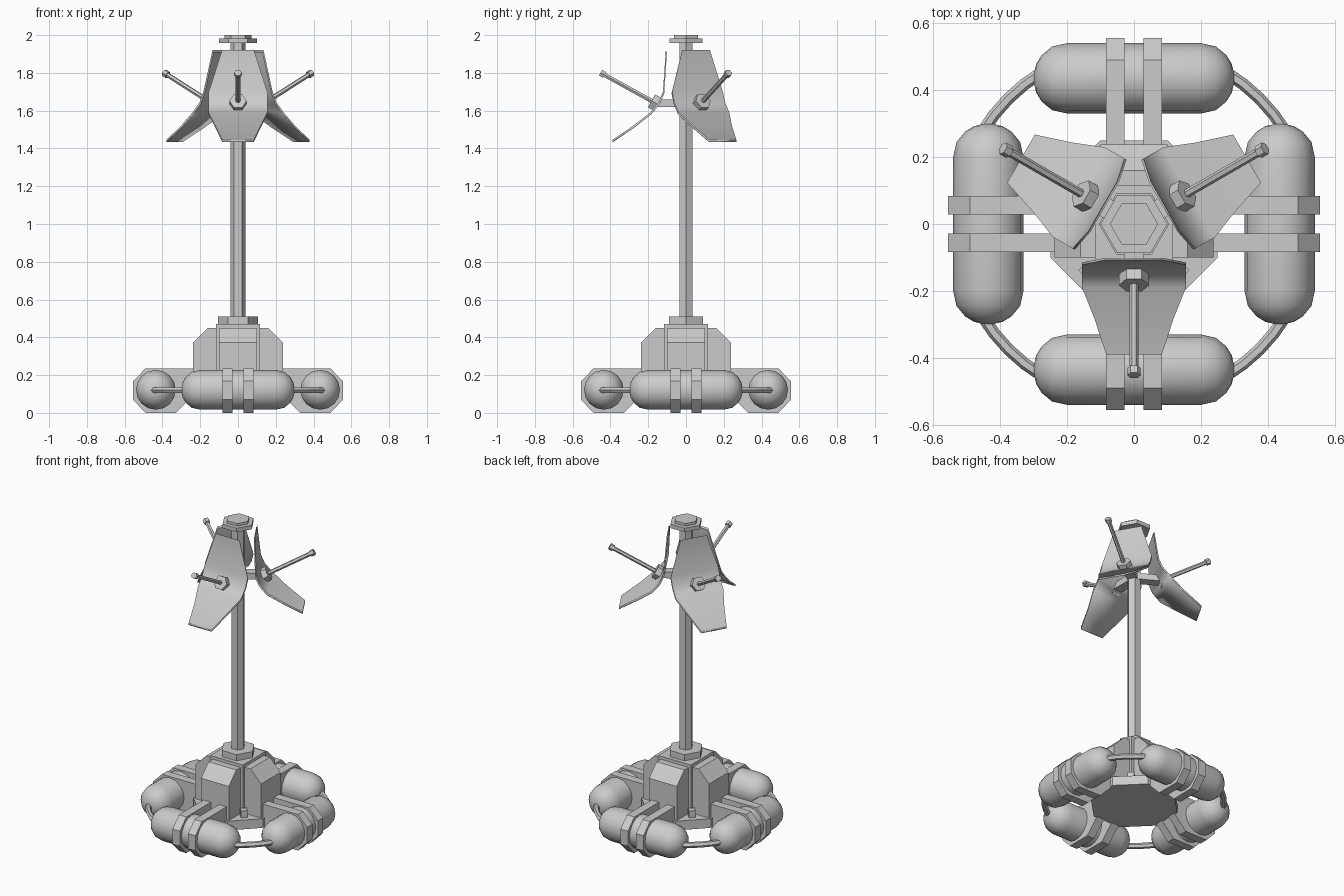
import bpy, bmesh
from math import pi, cos, sin, radians
from mathutils import Matrix, Vector

if "Cube" in bpy.data.objects:
    bpy.data.objects.remove(bpy.data.objects["Cube"])


def finish(name, bm, turn=0.0, smooth=False, normals=True):
    bmesh.ops.rotate(bm, verts=bm.verts, cent=(0, 0, 0), matrix=Matrix.Rotation(turn, 3, 'Z'))
    if normals:
        bmesh.ops.recalc_face_normals(bm, faces=bm.faces)
    me = bpy.data.meshes.new(name)
    bm.to_mesh(me)
    bm.free()
    ob = bpy.data.objects.new(name, me)
    bpy.context.collection.objects.link(ob)
    if smooth:
        bpy.ops.object.select_all(action='DESELECT')
        ob.select_set(True)
        bpy.context.view_layer.objects.active = ob
        bpy.ops.object.shade_smooth_by_angle(angle=radians(40))
    return ob


def prism(name, points, direction, turn=0.0):
    """Extrude a planar polygon of 3D points along a vector."""
    bm = bmesh.new()
    f = bm.faces.new([bm.verts.new(p) for p in points])
    ext = bmesh.ops.extrude_face_region(bm, geom=[f])
    bmesh.ops.translate(bm, vec=direction, verts=[v for v in ext['geom'] if isinstance(v, bmesh.types.BMVert)])
    return finish(name, bm, turn)


def box(name, lo, hi, turn=0.0):
    (x0, y0, z0), (x1, y1, z1) = lo, hi
    return prism(name, [(x0, y0, z0), (x1, y0, z0), (x1, y1, z0), (x0, y1, z0)], (0, 0, z1 - z0), turn)


def hex_bar(name, a, b, r, turn=0.0):
    """Six-sided bar between two points."""
    a, b = Vector(a), Vector(b)
    q = (b - a).to_track_quat('Z', 'Y')
    pts = [a + q @ Vector((r * cos(i * pi / 3), r * sin(i * pi / 3), 0)) for i in range(6)]
    return prism(name, pts, b - a, turn)


def sweep(name, rings, turn=0.0, smooth=False):
    """Skin a list of equal-length point rings and cap the ends."""
    bm = bmesh.new()
    vs = [[bm.verts.new(p) for p in ring] for ring in rings]
    n = len(vs[0])
    for a, b in zip(vs, vs[1:]):
        for i in range(n):
            bm.faces.new((a[i], a[(i + 1) % n], b[(i + 1) % n], b[i]))
    bm.faces.new(vs[0])
    bm.faces.new(vs[-1])
    return finish(name, bm, turn, smooth)


TANK_R, TANK_Z = 0.435, 0.122
cap = [(0.298, 0.018), (0.292, 0.043), (0.276, 0.069), (0.245, 0.095), (0.2, 0.105)]
tank_profile = [(-x, r) for x, r in cap] + [(x, r) for x, r in reversed(cap)]
strap = [(0.18, 0.235), (0.49, 0.235), (0.556, 0.168), (0.556, 0.07), (0.49, 0.0), (0.33, 0.0), (0.24, 0.09), (0.18, 0.09)]
module = [(0.05, 0.1), (0.237, 0.1), (0.237, 0.372), (0.16, 0.45), (0.05, 0.45)]

# Four sides of the floating base
for k in range(4):
    t = k * pi / 2
    # float tank
    sweep(f"float_tank_{k}", [[(x, -TANK_R + r * cos(i * pi / 8), TANK_Z + r * sin(i * pi / 8))
                               for i in range(16)] for x, r in tank_profile], t, True)
    # pair of strap brackets
    for s in (-1, 1):
        prism(f"tank_strap_{k}_{s}", [(s * 0.056 - 0.027, -r, z) for r, z in strap], (0.054, 0, 0), t)
    # equipment module with sloped top
    prism(f"base_module_{k}", [(-0.1, -r, z) for r, z in module], (0.2, 0, 0), t)
    # corner rail joining neighbouring tanks
    rings = []
    for j in range(5):
        a = radians(31 + j * 7)
        rings.append([((0.53 + 0.018 * cos(i * pi / 3)) * cos(a), (0.53 + 0.018 * cos(i * pi / 3)) * sin(a),
                       0.12 + 0.018 * sin(i * pi / 3)) for i in range(6)])
    sweep(f"corner_rail_{k}", rings, t)
    # small corner post
    box(f"corner_post_{k}", (-0.02, -0.215, 0.14), (0.02, -0.175, 0.195), t + pi / 4)

# Base plate and centre block
octagon = [(0.25, -0.1), (0.25, 0.1), (0.1, 0.25), (-0.1, 0.25), (-0.25, 0.1), (-0.25, -0.1), (-0.1, -0.25), (0.1, -0.25)]
prism("base_plate", [(x, y, 0.09) for x, y in octagon], (0, 0, 0.06))
box("centre_block", (-0.117, -0.117, 0.12), (0.117, 0.117, 0.47))

# Mast with collar and top cap
for name, z0, z1, r in (("mast_collar", 0.46, 0.51, 0.105), ("mast", 0.5, 1.97, 0.041),
                        ("cap_flange", 1.957, 1.983, 0.1), ("cap_top", 1.98, 2.0, 0.072)):
    prism(name, [(r * cos(i * pi / 3), r * sin(i * pi / 3), z0) for i in range(6)], (0, 0, z1 - z0))

# Three reflector assemblies: (distance out, height, half width), top to bottom
rows = [(0.107, 1.92, 0.085), (0.122, 1.70, 0.155), (0.145, 1.645, 0.155),
        (0.19, 1.59, 0.155), (0.28, 1.52, 0.119), (0.39, 1.445, 0.083)]
for k in range(3):
    t = k * 2 * pi / 3
    # curved panel with raised rim
    bm = bmesh.new()
    vs = [(bm.verts.new((-w, -r, z)), bm.verts.new((w, -r, z))) for r, z, w in rows]
    faces = [bm.faces.new((b[0], b[1], a[1], a[0])) for a, b in zip(vs, vs[1:])]
    bmesh.ops.inset_region(bm, faces=faces, thickness=0.012, depth=-0.005, use_boundary=True, use_even_offset=True)
    panel = finish(f"reflector_panel_{k}", bm, t, True, normals=False)
    sol = panel.modifiers.new("thickness", 'SOLIDIFY')
    sol.thickness, sol.offset = 0.012, -1
    # support arm
    box(f"support_arm_{k}", (-0.03, -0.15, 1.62), (0.03, 0, 1.66), t)
    # feed rod with hub and tip
    d = Vector((0, -0.875, 0.484))
    p = Vector((0, -0.152, 1.635))
    hex_bar(f"rod_hub_{k}", p - d * 0.005, p + d * 0.035, 0.045, t)
    hex_bar(f"feed_rod_{k}", p, p + d * 0.335, 0.013, t)
    hex_bar(f"rod_tip_{k}", p + d * 0.318, p + d * 0.343, 0.02, t)
